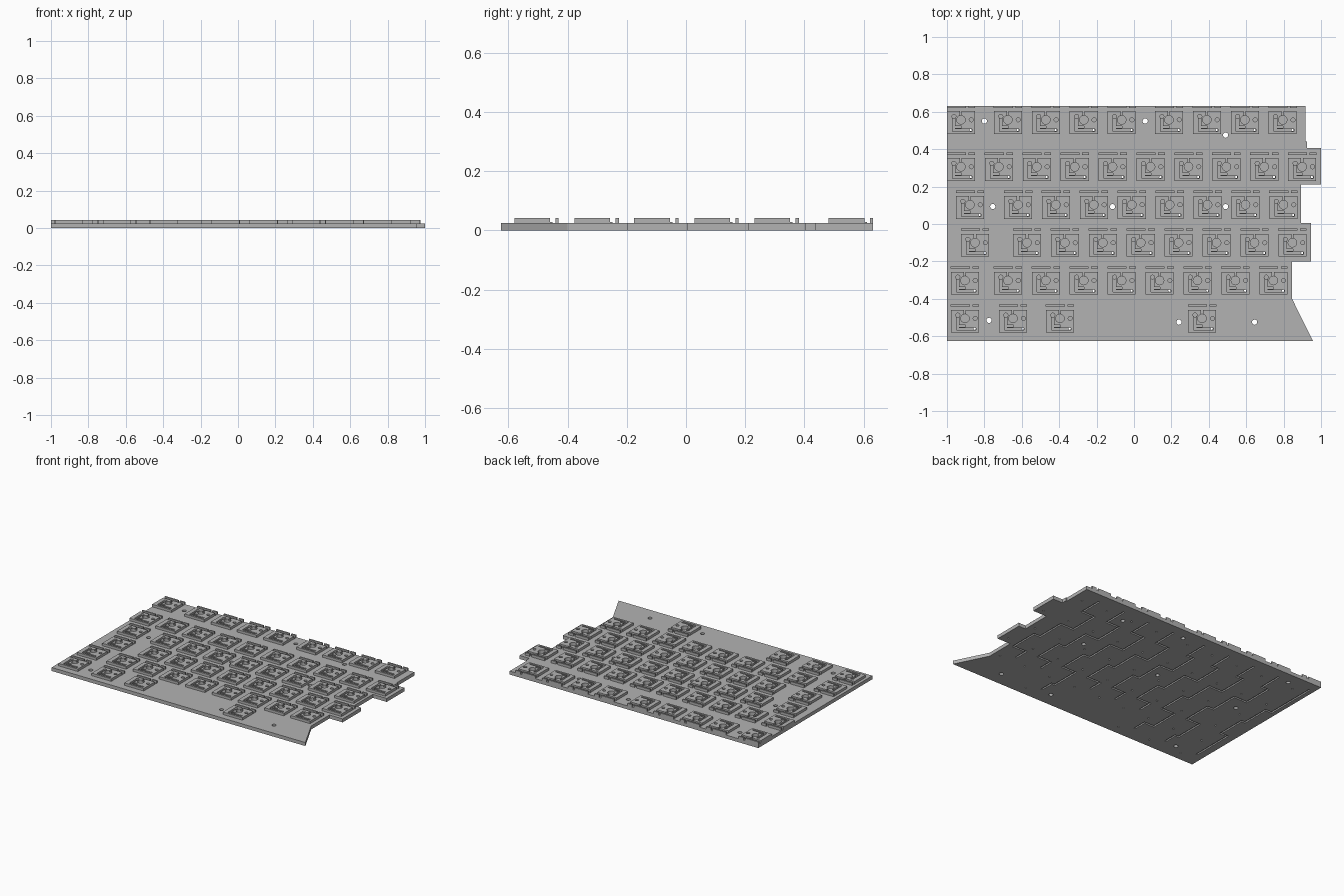
import bpy, bmesh
from mathutils import Matrix

if "Cube" in bpy.data.objects:
    bpy.data.objects.remove(bpy.data.objects["Cube"], do_unlink=True)

PITCH = 0.2027
PLATE_TOP = 0.0245
TOP = 0.042

grey = bpy.data.materials.new("plain grey")
grey.use_nodes = True
grey.diffuse_color = (0.45, 0.45, 0.45, 1)
grey.node_tree.nodes["Principled BSDF"].inputs["Base Color"].default_value = (0.45, 0.45, 0.45, 1)


def run(start, count):
    return [start + PITCH * i for i in range(count)]


def box(bm, x0, x1, y0, y1, z0, z1):
    m = Matrix.Translation(((x0 + x1) / 2, (y0 + y1) / 2, (z0 + z1) / 2))
    bmesh.ops.create_cube(bm, size=1, matrix=m @ Matrix.Diagonal((x1 - x0, y1 - y0, z1 - z0, 1)))


def rod(bm, x, y, r, z0, z1, sides=16):
    bmesh.ops.create_cone(bm, cap_ends=True, segments=sides, radius1=r, radius2=r,
                          depth=z1 - z0, matrix=Matrix.Translation((x, y, (z0 + z1) / 2)))


def finish(bm, name, helper=False):
    me = bpy.data.meshes.new(name)
    bm.to_mesh(me)
    bm.free()
    me.materials.append(grey)
    ob = bpy.data.objects.new(name, me)
    bpy.context.collection.objects.link(ob)
    if helper:
        ob.hide_render = True
        ob.hide_viewport = True
    return ob


def carve(ob, cutter):
    """Subtract the cutter, bake the result and discard the cutter."""
    mod = ob.modifiers.new("cut", 'BOOLEAN')
    mod.operation, mod.solver, mod.object, mod.use_self = 'DIFFERENCE', 'EXACT', cutter, True
    dg = bpy.context.evaluated_depsgraph_get()
    baked = bpy.data.meshes.new_from_object(ob.evaluated_get(dg))
    ob.modifiers.clear()
    ob.data = baked
    bpy.data.objects.remove(cutter, do_unlink=True)


# Key layout: row centre, x positions, and column number of each key
rows = [
    (0.557, [-0.925] + run(-0.674, 4) + run(0.187, 4)),
    (0.306, run(-0.925, 10)),
    (0.103, [-0.877] + run(-0.62, 8)),
    (-0.1, [-0.85] + run(-0.572, 8)),
    (-0.302, [-0.904] + run(-0.674, 8)),
    (-0.505, [-0.904, -0.647, -0.396, 0.364]),
]
last_columns = [0, 1, 2, 6]
keys = []
for r, (y, xs) in enumerate(rows):
    cols = last_columns if r == 5 else range(len(xs))
    keys.append({c: (x, y) for c, x in zip(cols, xs)})

# Plate outline, stepped along the right side
outline = [(-1, -0.625), (0.957, -0.625), (0.845, -0.4), (0.845, -0.2), (0.947, -0.2),
           (0.947, 0.005), (0.893, 0.005), (0.893, 0.21), (1, 0.21), (1, 0.405),
           (0.925, 0.405), (0.925, 0.44), (0.917, 0.44), (0.917, 0.632), (-1, 0.632)]
bm = bmesh.new()
face = bm.faces.new([bm.verts.new((x, y, 0)) for x, y in outline])
ext = bmesh.ops.extrude_face_region(bm, geom=[face])
bmesh.ops.translate(bm, vec=(0, 0, PLATE_TOP),
                    verts=[v for v in ext["geom"] if isinstance(v, bmesh.types.BMVert)])
bmesh.ops.recalc_face_normals(bm, faces=bm.faces)
plate = finish(bm, "plate")

# Screw holes and switch holes
bm = bmesh.new()
for x, y in [(-0.8, 0.55), (0.06, 0.55), (0.49, 0.475), (-0.755, 0.093), (-0.115, 0.093),
             (0.49, 0.093), (-0.775, -0.515), (0.24, -0.525), (0.645, -0.525)]:
    rod(bm, x, y, 0.014, -0.01, 0.05)
for row in keys:
    for x, y in row.values():
        rod(bm, x, y, 0.023, 0.013, 0.05)
        rod(bm, x + 0.055, y, 0.011, 0.013, 0.05, 12)
        rod(bm, x - 0.038, y + 0.018, 0.011, 0.013, 0.05, 12)
        rod(bm, x + 0.052, y - 0.055, 0.006, -0.01, 0.05, 8)
carve(plate, finish(bm, "hole_cutter", True))

# Zigzag wire channels on the underside, one per column
bm = bmesh.new()
half, depth = 0.006, 0.009


def channel(x0, x1, y0, y1):
    box(bm, min(x0, x1) - half, max(x0, x1) + half,
        min(y0, y1) - half, max(y0, y1) + half, -0.01, depth)


for c in range(9):
    path = [row[c] for row in keys if c in row]
    for (xa, ya), (xb, yb) in zip(path, path[1:]):
        if ya - yb > 0.3:
            continue
        xa, xb, mid = xa - 0.038, xb - 0.038, yb + 0.09
        channel(xa, xa, ya, mid)
        channel(xa, xb, mid, mid)
        channel(xb, xb, mid, yb)
carve(plate, finish(bm, "channel_cutter", True))

# Switch socket: block with holes and bent wire grooves
bm = bmesh.new()
box(bm, -0.075, 0.075, -0.075, 0.046, PLATE_TOP, TOP)
socket = finish(bm, "switch_socket")
bm = bmesh.new()
rod(bm, 0, 0, 0.023, 0, 0.06)
rod(bm, 0.055, 0, 0.011, 0, 0.06, 12)
rod(bm, -0.038, 0.018, 0.011, 0, 0.06, 12)
rod(bm, 0.052, -0.055, 0.006, 0, 0.06, 8)
for x0, x1, y0, y1 in [(-0.046, -0.031, -0.06, 0.018), (-0.046, 0.002, -0.045, -0.034),
                       (-0.046, 0.06, -0.062, -0.05), (-0.006, 0.004, 0.018, 0.06)]:
    box(bm, x0, x1, y0, y1, 0.031, 0.06)
carve(socket, finish(bm, "socket_cutter", True))

# Notched diode rail behind the socket
bm = bmesh.new()
for x0, x1 in [(-0.076, 0.026), (0.04, 0.076)]:
    box(bm, x0, x1, 0.064, 0.075, PLATE_TOP, TOP)
    box(bm, x0, x1, 0.046, 0.054, PLATE_TOP, 0.029)
rail = finish(bm, "diode_rail")

# Repeat socket and rail at every key
for part in (socket, rail):
    spots = [p for row in keys for p in row.values()]
    part.location = (*spots[0], 0)
    for x, y in spots[1:]:
        copy = part.copy()
        copy.location = (x, y, 0)
        bpy.context.collection.objects.link(copy)
